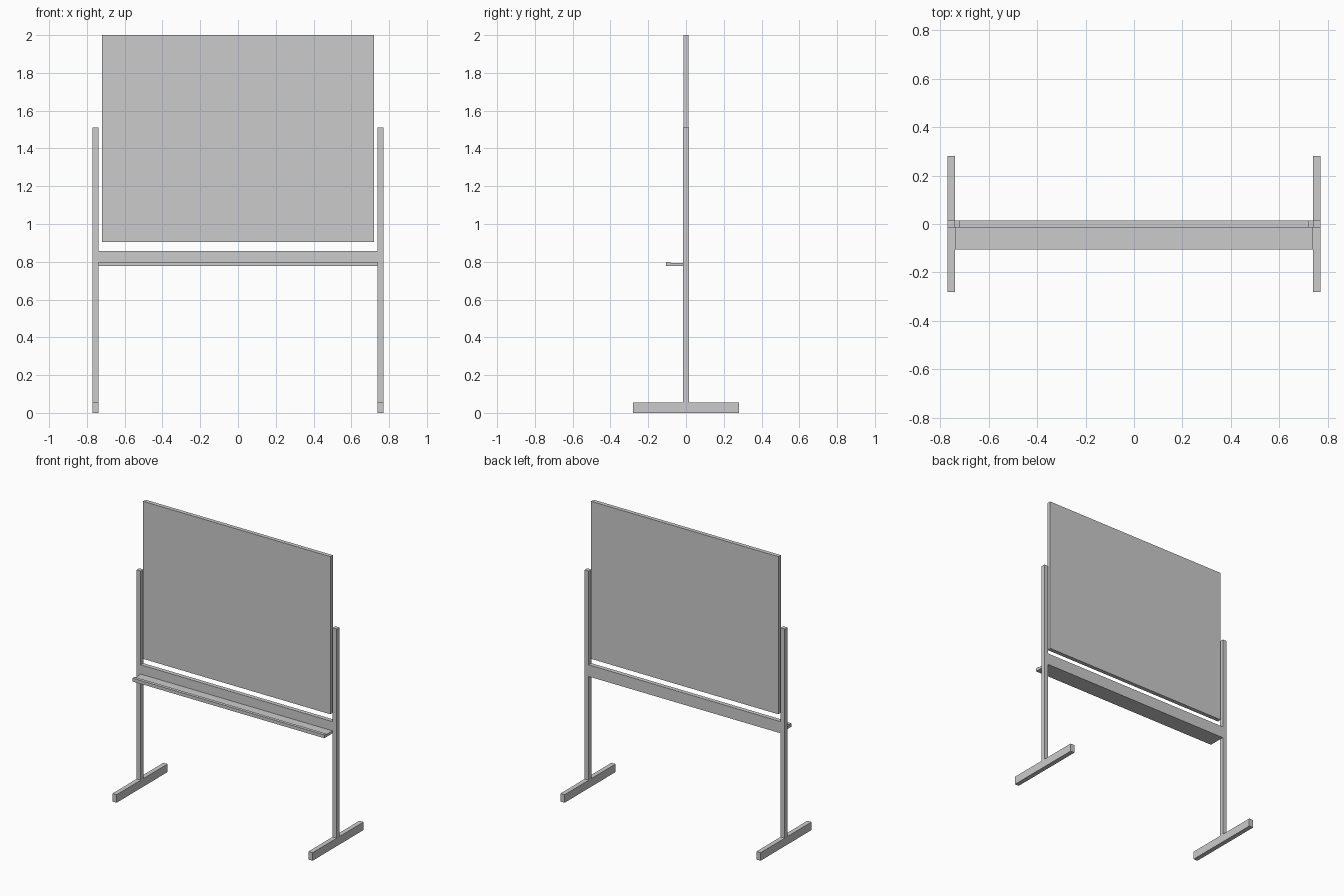
import bpy

if "Cube" in bpy.data.objects:
    bpy.data.objects.remove(bpy.data.objects["Cube"])


def box(name, x, y, z):
    """Axis-aligned box from (min, max) ranges."""
    bpy.ops.mesh.primitive_cube_add(size=1, location=[(a + b) / 2 for a, b in (x, y, z)])
    ob = bpy.context.object
    ob.name = name
    ob.scale = [b - a for a, b in (x, y, z)]
    bpy.ops.object.transform_apply(location=False, rotation=False, scale=True)
    return ob


INNER, OUTER = 0.738, 0.77   # post faces
T = 0.015                    # half thickness of the frame
FOOT_H = 0.056

# Writing panel
box("board", (-0.72, 0.72), (-0.014, 0.014), (0.904, 2.0))

# Posts and feet on both sides
for side, s in (("left", -1), ("right", 1)):
    x = sorted((s * INNER, s * OUTER))
    box(side + "_post", x, (-T, T), (FOOT_H, 1.51))
    box(side + "_foot", x, (-0.28, 0.28), (0, FOOT_H))

# Cross rail between the posts
box("cross_rail", (-INNER, INNER), (-T, T), (0.777, 0.858))

# Pen tray: L-shaped profile (y, z) with a raised front lip, extruded along x
profile = [(-T, 0.777), (-0.105, 0.777), (-0.105, 0.80),
           (-0.083, 0.80), (-0.083, 0.794), (-T, 0.794)]
n = len(profile)
verts = [(x, y, z) for x in (-INNER, INNER) for y, z in profile]
faces = [tuple(range(n)), tuple(range(2 * n - 1, n - 1, -1))]
faces += [(i, i + n, (i + 1) % n + n, (i + 1) % n) for i in range(n)]
mesh = bpy.data.meshes.new("pen_tray")
mesh.from_pydata(verts, [], faces)
tray = bpy.data.objects.new("pen_tray", mesh)
bpy.context.collection.objects.link(tray)

# Consistent outward normals
bpy.ops.object.select_all(action='DESELECT')
bpy.context.view_layer.objects.active = tray
tray.select_set(True)
bpy.ops.object.mode_set(mode='EDIT')
bpy.ops.mesh.select_all(action='SELECT')
bpy.ops.mesh.normals_make_consistent(inside=False)
bpy.ops.object.mode_set(mode='OBJECT')
